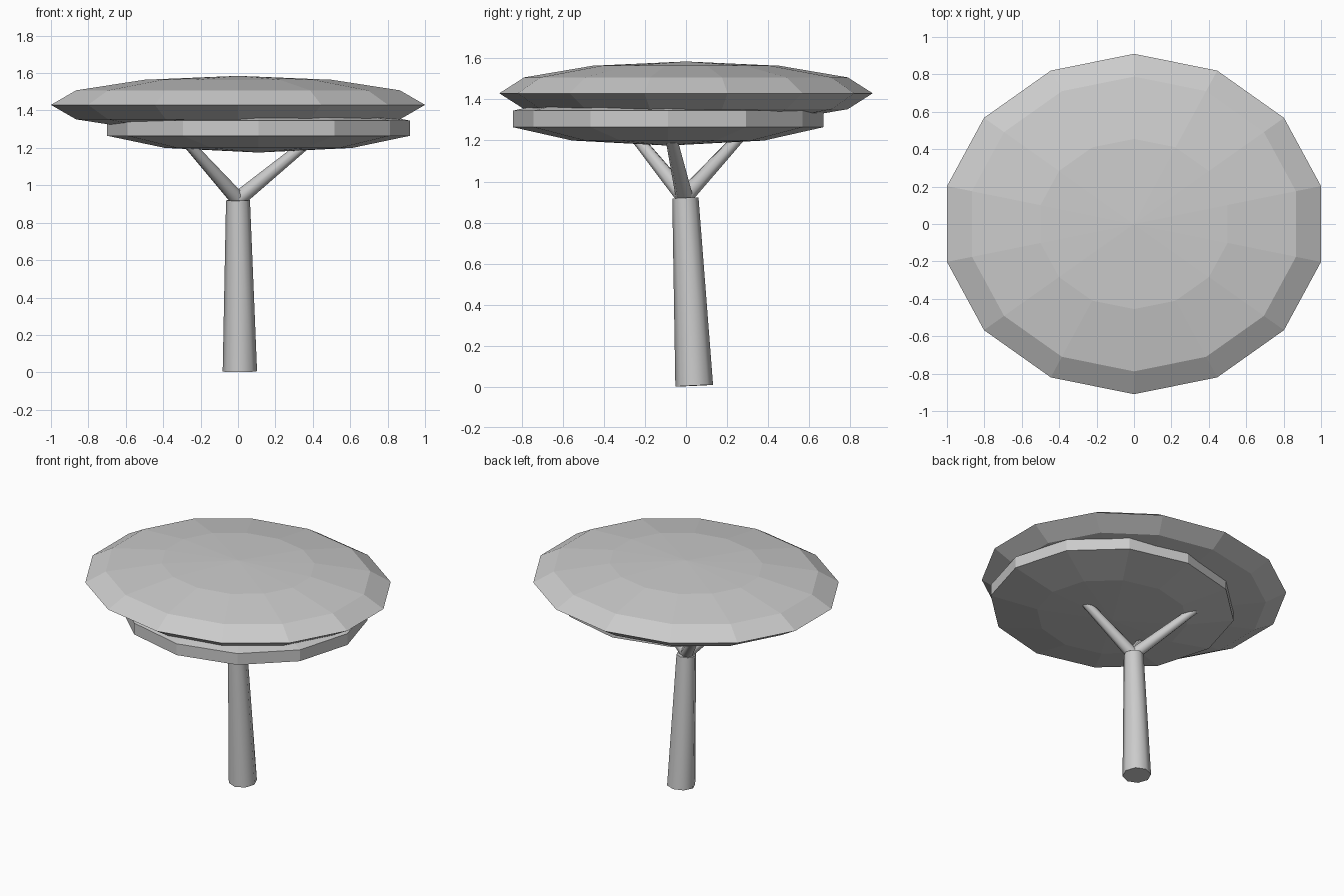
import bpy
from mathutils import Vector

if "Cube" in bpy.data.objects:
    bpy.data.objects.remove(bpy.data.objects["Cube"])


def limb(name, start, end, r1, r2, sides=8):
    """Tapered smooth cylinder between two points."""
    a, b = Vector(start), Vector(end)
    d = b - a
    bpy.ops.mesh.primitive_cone_add(vertices=sides, radius1=r1, radius2=r2,
                                    depth=d.length, location=(a + b) / 2)
    ob = bpy.context.object
    ob.name = name
    ob.rotation_euler = Vector((0, 0, 1)).rotation_difference(d).to_euler()
    bpy.ops.object.shade_smooth_by_angle(angle=1.0)
    return ob


def canopy(name, centre, radii, segments, rings):
    """Flattened, flat-shaded leaf disc."""
    bpy.ops.mesh.primitive_uv_sphere_add(segments=segments, ring_count=rings,
                                         radius=1, location=centre)
    ob = bpy.context.object
    ob.name = name
    ob.scale = radii
    bpy.ops.object.shade_flat()
    return ob


# Leaning trunk
limb("trunk", (0.01, 0.04, 0.005), (0, -0.003, 0.92), 0.092, 0.064)

# Three branches spreading into the foliage
tips = {"right": (0.41, -0.083, 1.26),
        "front_left": (-0.30, -0.28, 1.26),
        "back_left": (-0.30, 0.30, 1.26)}
for side, tip in tips.items():
    limb("branch_" + side, (0, -0.008, 0.925), tip, 0.042, 0.026)

# Foliage layers
canopy("upper_canopy", (0, 0, 1.43), (1.0257, 0.91, 0.155), 14, 6)
canopy("lower_canopy", (0.11, -0.087, 1.305), (0.852, 0.796, 0.13), 12, 5)
